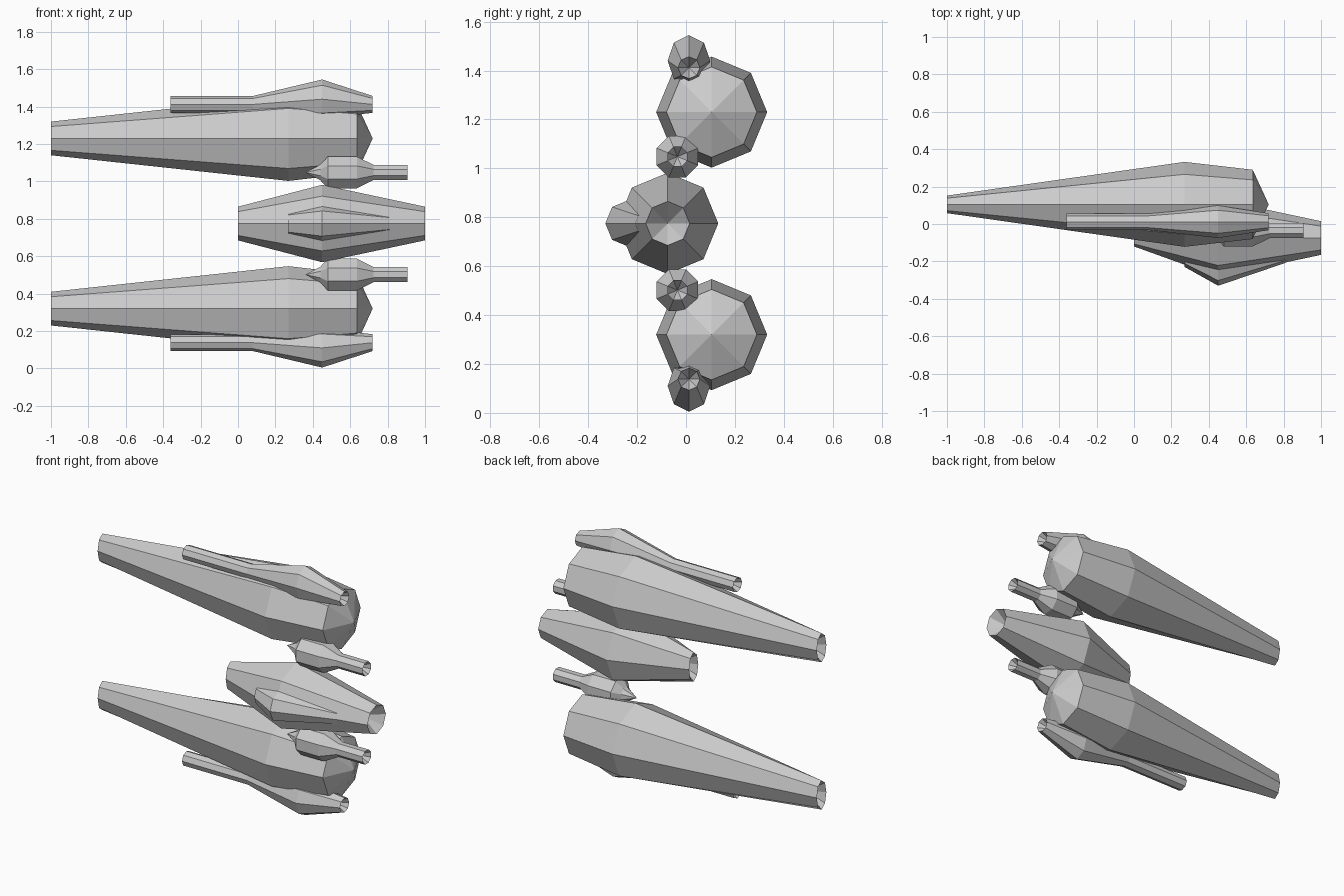
import bpy, bmesh
from math import sin, cos, pi

if "Cube" in bpy.data.objects:
    bpy.data.objects.remove(bpy.data.objects["Cube"])

MID = 0.775   # height of the mirror plane


def loft(name, cy, cz, rings, turn=0.0, sides=8):
    """Loft octagonal rings (x, ry, rz, dy, dz) along x; zero radius is a point."""
    bm = bmesh.new()
    loops = []
    for ring in rings:
        x, ry, rz, dy, dz = (list(ring) + [0, 0, 0])[:5] if len(ring) > 2 else (ring[0], ring[1], ring[1], 0, 0)
        n = sides if ry > 0 else 1
        loops.append([bm.verts.new((x,
                                    cy + dy + ry * cos(2 * pi * (i + turn) / sides),
                                    cz + dz + rz * sin(2 * pi * (i + turn) / sides)))
                      for i in range(n)])
    for a, b in zip(loops, loops[1:]):
        for i in range(sides):
            j = (i + 1) % sides
            quad = [a[i % len(a)], a[j % len(a)], b[j % len(b)], b[i % len(b)]]
            bm.faces.new(list(dict.fromkeys(quad)))
    bmesh.ops.recalc_face_normals(bm, faces=bm.faces[:])
    mesh = bpy.data.meshes.new(name)
    bm.to_mesh(mesh)
    bm.free()
    obj = bpy.data.objects.new(name, mesh)
    bpy.context.collection.objects.link(obj)
    return obj


for side, s in (("upper", 1), ("lower", -1)):
    # large tapered hull with hollow flattened front and conical rear
    loft(side + "_hull", 0.105, MID + s * 0.455,
         [(-0.9, 0), (-1, 0.047, 0.09), (0.27, 0.227, 0.227),
          (0.635, 0.185, 0.185), (0.72, 0)])
    # long outer pod with swollen rear
    loft(side + "_outer_pod", 0.012, MID + s * 0.637,
         [(-0.29, 0), (-0.36, 0.045), (0.08, 0.045),
          (0.45, 0.087, 0.105, 0, s * 0.028), (0.72, 0.045), (0.65, 0)])
    # small connector between hull and centre body
    loft(side + "_connector", -0.035, MID + s * 0.273,
         [(0.36, 0), (0.44, 0.045), (0.48, 0.092), (0.635, 0.092),
          (0.725, 0.044), (0.905, 0.044), (0.84, 0)], turn=0.5)

# centre body
loft("centre_body", -0.075, MID,
     [(0.1, 0), (0, 0.045, 0.09), (0.45, 0.207, 0.207),
      (1, 0.09), (0.9, 0)])

# canopy blister on the front of the centre body
loft("canopy", -0.235, MID,
     [(0.27, 0.0), (0.271, 0.065, 0.065, 0.07, 0), (0.45, 0.095, 0.095),
      (0.81, 0.045, 0.045, 0.072, 0), (0.811, 0)][1:4])
